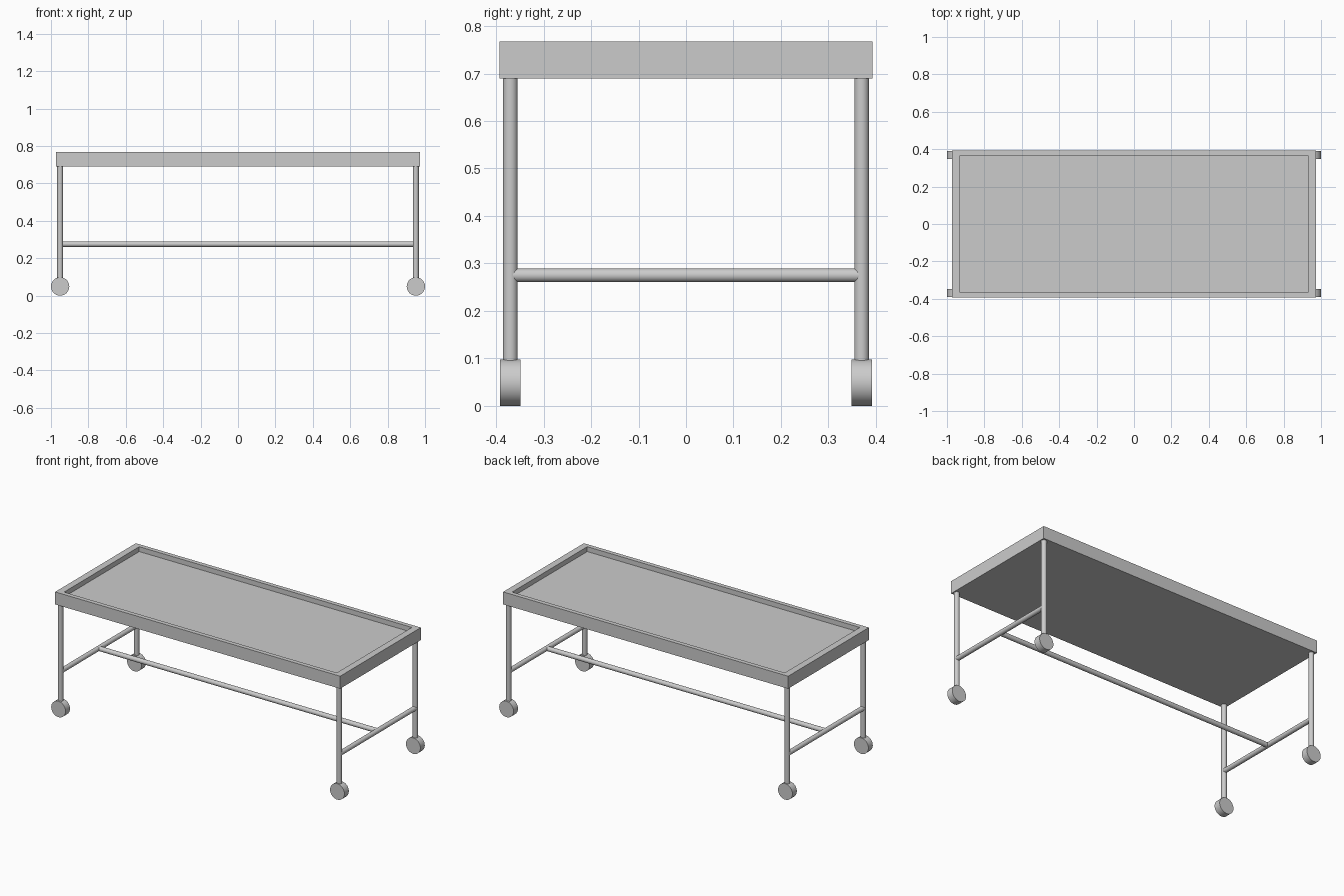
import bpy, bmesh, math
from mathutils import Vector

if "Cube" in bpy.data.objects:
    bpy.data.objects.remove(bpy.data.objects["Cube"])

LEG_X, LEG_Y, BAR_Z = 0.951, 0.37, 0.275


def rod(name, start, end, radius, sides=32):
    """Smooth capped cylinder between two points."""
    a, b = Vector(start), Vector(end)
    axis = b - a
    bpy.ops.mesh.primitive_cylinder_add(
        vertices=sides, radius=radius, depth=axis.length,
        location=(a + b) / 2, rotation=axis.to_track_quat('Z', 'Y').to_euler())
    obj = bpy.context.object
    obj.name = name
    bpy.ops.object.shade_smooth_by_angle(angle=math.radians(40))
    return obj


# Tray top: a slab with a raised rim around a shallow recess
outer, inner = (0.972, 0.393), (0.93, 0.366)
bottom_z, floor_z, rim_z = 0.69, 0.737, 0.767
bm = bmesh.new()
rings = []
for (w, d), z in ((outer, bottom_z), (outer, rim_z), (inner, rim_z), (inner, floor_z)):
    rings.append([bm.verts.new((sx * w, sy * d, z))
                  for sx, sy in ((-1, -1), (1, -1), (1, 1), (-1, 1))])
for low, high in zip(rings, rings[1:]):
    for i in range(4):
        j = (i + 1) % 4
        bm.faces.new((low[i], low[j], high[j], high[i]))
bm.faces.new(rings[0][::-1])
bm.faces.new(rings[-1])
mesh = bpy.data.meshes.new("tray_top")
bm.to_mesh(mesh)
bm.free()
bpy.context.collection.objects.link(bpy.data.objects.new("tray_top", mesh))

# Legs and caster wheels
for sx, end in ((-1, "left"), (1, "right")):
    x = sx * LEG_X
    for sy, side in ((-1, "front"), (1, "back")):
        y = sy * LEG_Y
        rod(f"{side}_{end}_leg", (x, y, 0.06), (x, y, bottom_z), 0.0155)
        rod(f"{side}_{end}_wheel", (x, y - 0.0215, 0.049), (x, y + 0.0215, 0.049), 0.049, 48)
    # End crossbar between each pair of legs
    rod(f"{end}_crossbar", (x, -0.365, BAR_Z), (x, 0.365, BAR_Z), 0.0145)

# Long stretcher joining the two crossbars
rod("long_stretcher", (-LEG_X, 0, BAR_Z), (LEG_X, 0, BAR_Z), 0.0145)
